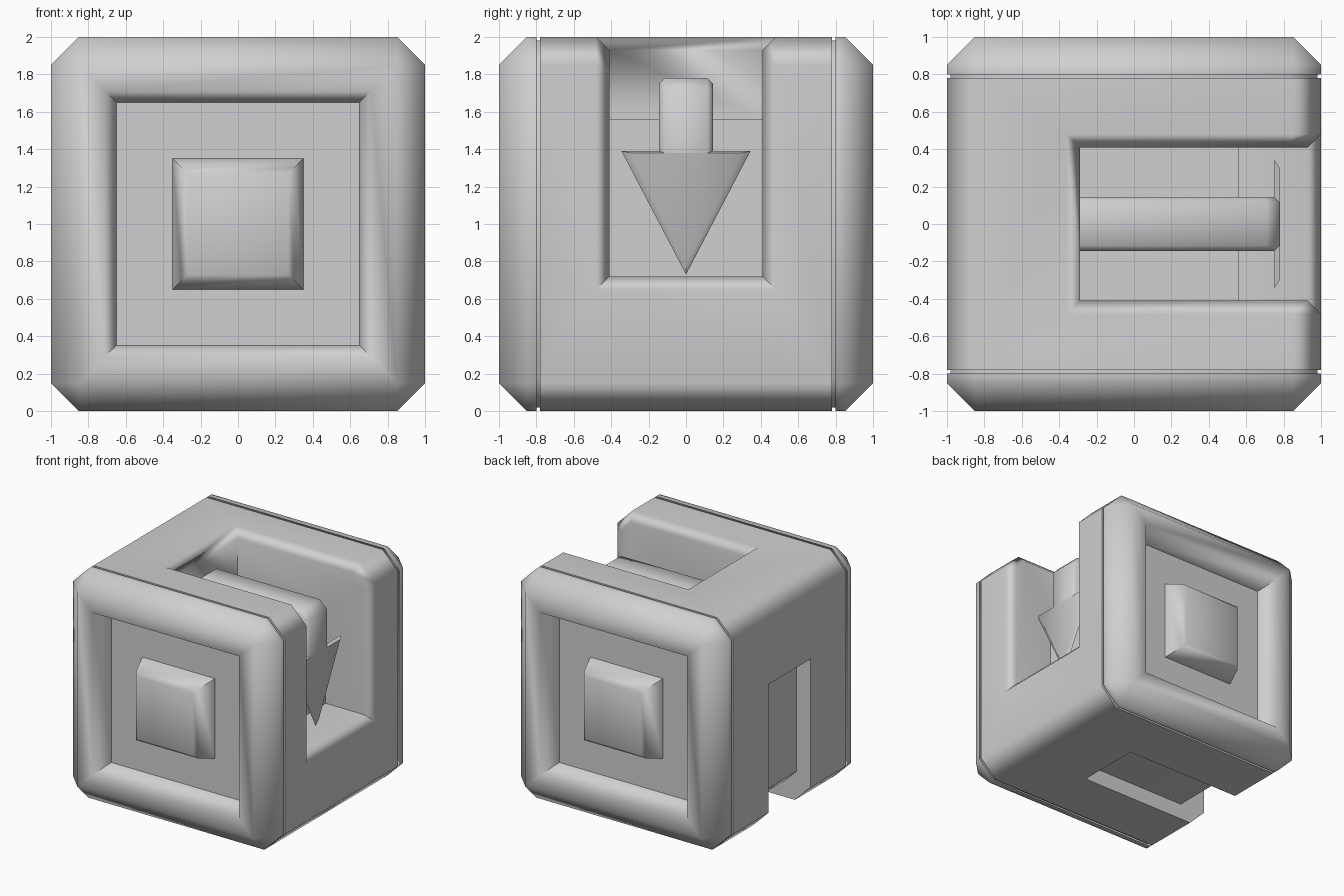
import bpy, bmesh
from math import radians
from mathutils import Matrix, Vector

if "Cube" in bpy.data.objects:
    bpy.data.objects.remove(bpy.data.objects["Cube"])

SHADE = (0.63, 0.63, 0.63, 1)
grey = bpy.data.materials.new("plain_grey")
grey.use_nodes = True
grey.diffuse_color = SHADE
grey.node_tree.nodes["Principled BSDF"].inputs["Base Color"].default_value = SHADE

UP = Matrix.Translation((0, 0, 1))
TURN = Matrix.Rotation(radians(180), 4, "Z")


def finish(bm, name, angle=60, matrix=None):
    """Turn a bmesh into a smooth-shaded object with sharp edges kept."""
    bmesh.ops.recalc_face_normals(bm, faces=bm.faces)
    if matrix:
        bm.transform(matrix)
    mesh = bpy.data.meshes.new(name)
    bm.to_mesh(mesh)
    bm.free()
    mesh.materials.append(grey)
    mesh.shade_smooth()
    mesh.set_sharp_from_angle(angle=radians(angle))
    obj = bpy.data.objects.new(name, mesh)
    bpy.context.collection.objects.link(obj)
    return obj


def block(size, bevel, only_y=False):
    """Box centred on the origin with single-step chamfers."""
    bm = bmesh.new()
    bmesh.ops.create_cube(bm, size=1)
    bmesh.ops.scale(bm, vec=size, verts=bm.verts)
    edges = [e for e in bm.edges
             if not only_y or abs(e.verts[0].co.y - e.verts[1].co.y) > 0.001]
    bmesh.ops.bevel(bm, geom=edges, offset=bevel, segments=1, profile=0.5, affect="EDGES")
    return bm


def loft(loops, cap_start=True):
    """Skin between matching closed loops and cap the ends."""
    bm = bmesh.new()
    rings = [[bm.verts.new(p) for p in loop] for loop in loops]
    n = len(rings[0])
    for a, b in zip(rings, rings[1:]):
        for i in range(n):
            j = (i + 1) % n
            bm.faces.new((a[i], a[j], b[j], b[i]))
    bm.faces.new(rings[-1])
    if cap_start:
        bm.faces.new(rings[0])
    return bm


def prism(profile, half):
    """Extrude an x-z profile from -half to +half along y."""
    return loft([[(x, y, z) for x, z in profile] for y in (-half, half)])


def square(half, y):
    return [(sx * half, y, sz * half) for sx, sz in ((-1, -1), (1, -1), (1, 1), (-1, 1))]


# body: chamfered block with two L-shaped slots
body = finish(block((2, 1.56, 2), 0.15, True), "body", matrix=UP)
top_slot = [(-0.29, 1.56), (0.56, 1.56), (0.56, 0.72), (1.5, 0.72), (1.5, 2.5), (-0.29, 2.5)]
bottom_slot = [(0.28, 0.14), (-0.75, 0.14), (-0.865, 0.255), (-0.865, 1.27),
               (-1.5, 1.27), (-1.5, -0.5), (0.28, -0.5)]
cutters = [finish(prism(top_slot, 0.41), "top_slot_cutter"),
           finish(prism(bottom_slot, 0.29), "bottom_slot_cutter")]
for cutter in cutters:
    cutter.hide_render = True
    mod = body.modifiers.new("slot", "BOOLEAN")
    mod.operation = "DIFFERENCE"
    mod.solver = "EXACT"
    mod.object = cutter
bpy.context.view_layer.update()
bm = bmesh.new()
bm.from_object(body, bpy.context.evaluated_depsgraph_get())
bpy.data.objects.remove(body)
for cutter in cutters:
    bpy.data.objects.remove(cutter)
bmesh.ops.remove_doubles(bm, verts=bm.verts, dist=0.0005)


def on_mouth(v):
    x, y, z = v.co
    outer = max(x - 1, z - 2, x + z - 2.85)
    return abs(y) < 0.42 and outer > -0.002 and x + z > 1


# chamfer round the mouth of the upper slot
mouth = [e for e in bm.edges if all(on_mouth(v) for v in e.verts)]
bmesh.ops.bevel(bm, geom=mouth, offset=0.07, segments=1, profile=0.5, affect="EDGES")
body = finish(bm, "body")
flat = body.modifiers.new("flat_faces", "WEIGHTED_NORMAL")
flat.keep_sharp = True

# matching front and back ends
for side, turn in (("front", Matrix.Identity(4)), ("back", TURN)):
    place = UP @ turn

    # groove filler between body and end frame
    bm = block((1.96, 0.05, 1.96), 0.15, True)
    bmesh.ops.translate(bm, vec=(0, -0.79, 0), verts=bm.verts)
    finish(bm, side + "_groove", matrix=place)

    # chamfered frame with a sunken opening
    bm = block((2, 2, 2), 0.15)
    bmesh.ops.bisect_plane(bm, geom=bm.verts[:] + bm.edges[:] + bm.faces[:],
                           plane_co=(0, -0.8, 0), plane_no=(0, 1, 0), clear_outer=True)
    face = min(bm.faces, key=lambda f: f.calc_center_median().y)
    for step in (0.14, 0.06):
        bmesh.ops.inset_region(bm, faces=[face], thickness=step, use_even_offset=True)
    for v in face.verts:
        v.co.y = -0.82
    bmesh.ops.delete(bm, geom=[face], context="FACES_ONLY")
    finish(bm, side + "_frame", 80, place)

    # flat panel and raised button
    bm = bmesh.new()
    bm.faces.new([bm.verts.new(p) for p in square(0.65, -0.82)])
    finish(bm, side + "_panel", matrix=place)
    bm = loft([square(0.35, -0.82), square(0.3, -0.98), square(0.27, -1)], cap_start=False)
    finish(bm, side + "_button", 65, place)

# arrow shaft: bar that runs along the slot and bends down
shaft = [(-0.29, 1.56), (0.56, 1.56), (0.56, 1.38), (0.78, 1.38),
         (0.78, 1.71), (0.71, 1.78), (-0.29, 1.78)]
bm = prism(shaft, 0.145)
rim = [e for e in bm.edges
       if abs(e.verts[0].co.y - e.verts[1].co.y) < 0.001
       and all(v.co.x > 0.7 or v.co.z > 1.7 for v in e.verts)
       and any(v.co.z > 1.6 for v in e.verts)
       and not all(v.co.x < 0 for v in e.verts)]
bmesh.ops.bevel(bm, geom=rim, offset=0.03, segments=1, profile=0.5, affect="EDGES")
finish(bm, "arrow_shaft")

# arrow head: thin triangular plate with a sloped rim
triangle = [(-0.345, 1.39), (0.345, 1.39), (0, 0.73)]
centre = Vector((0, 1.17))
front = [centre + (Vector(p) - centre) * 0.86 for p in triangle]
front[0].y = front[1].y = 1.38
finish(loft([[(0.75, y, z) for y, z in triangle], [(0.78, y, z) for y, z in front]]), "arrow_head")
